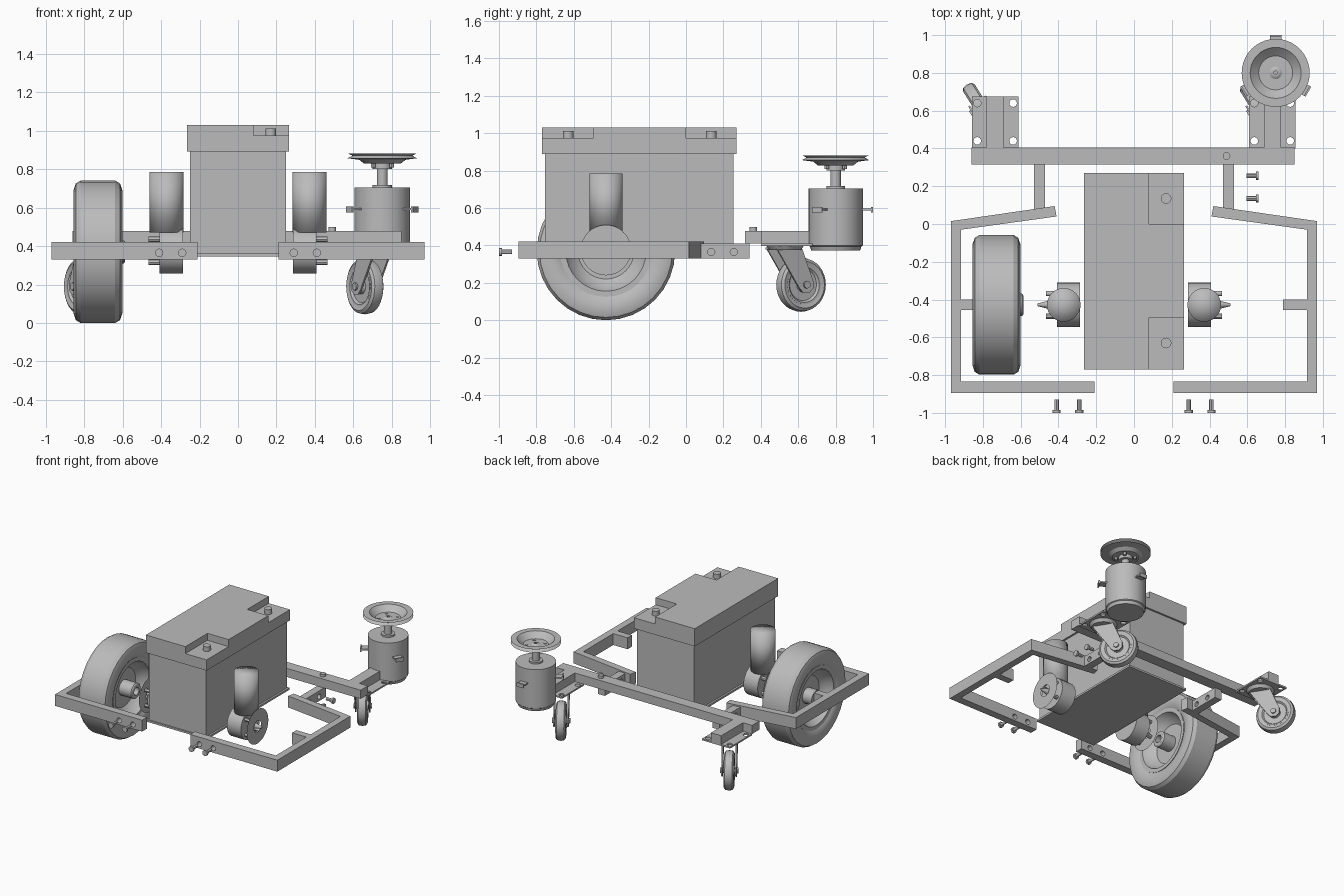
import bpy, bmesh, math
from mathutils import Matrix, Vector

if "Cube" in bpy.data.objects:
    bpy.data.objects.remove(bpy.data.objects["Cube"])

grey = bpy.data.materials.new("plain_grey")
grey.diffuse_color = (0.5, 0.5, 0.5, 1)
grey.use_nodes = True
grey.node_tree.nodes["Principled BSDF"].inputs["Base Color"].default_value = grey.diffuse_color
TURN = {'x': Matrix.Rotation(math.pi / 2, 4, 'Y'), 'y': Matrix.Rotation(-math.pi / 2, 4, 'X'), 'z': Matrix()}


def finish(name, bm, smooth=None, matrix=None):
    if matrix:
        bm.transform(matrix)
    bmesh.ops.remove_doubles(bm, verts=bm.verts, dist=1e-5)
    bmesh.ops.recalc_face_normals(bm, faces=bm.faces)
    me = bpy.data.meshes.new(name)
    bm.to_mesh(me)
    bm.free()
    ob = bpy.data.objects.new(name, me)
    bpy.context.collection.objects.link(ob)
    me.materials.append(grey)
    if smooth:
        bpy.ops.object.select_all(action='DESELECT')
        bpy.context.view_layer.objects.active = ob
        ob.select_set(True)
        bpy.ops.object.shade_smooth_by_angle(angle=math.radians(smooth))
    return ob


def prism(name, pts, z0, z1, matrix=None):
    bm = bmesh.new()
    f = bm.faces.new([bm.verts.new((x, y, z0)) for x, y in pts])
    r = bmesh.ops.extrude_face_region(bm, geom=[f])
    bmesh.ops.translate(bm, vec=(0, 0, z1 - z0), verts=[v for v in r['geom'] if isinstance(v, bmesh.types.BMVert)])
    return finish(name, bm, matrix=matrix)


def box(name, x0, x1, y0, y1, z0, z1):
    return prism(name, [(x0, y0), (x1, y0), (x1, y1), (x0, y1)], z0, z1)


def lathe(name, profile, loc, axis='z', n=32, smooth=30, matrix=None, closed=False):
    """Spin (radius, height) points round an axis."""
    bm = bmesh.new()
    rings = [[bm.verts.new((r * math.cos(i * math.tau / n), r * math.sin(i * math.tau / n), h))
              for i in range(n)] if r > 0 else [bm.verts.new((0, 0, h))] * n for r, h in profile]
    for a, b in zip(rings, rings[1:] + rings[:1] if closed else rings[1:]):
        for i in range(n):
            j = (i + 1) % n
            vs = list(dict.fromkeys([a[i], a[j], b[j], b[i]]))
            if len(vs) > 2:
                bm.faces.new(vs)
    return finish(name, bm, smooth, (matrix or Matrix.Translation(loc)) @ TURN[axis])


def cyl(name, r, h0, h1, loc, axis='z', n=20, r2=None, smooth=30, matrix=None):
    return lathe(name, [(0, h0), (r, h0), (r if r2 is None else r2, h1), (0, h1)], loc, axis, n, smooth, matrix)


def drill(ob, spots, axis):
    """Cut round bolt holes."""
    for p in spots:
        c = cyl("hole_cutter", 0.02, -0.1, 0.1, p, axis, 16)
        m = ob.modifiers.new("hole", 'BOOLEAN')
        m.operation, m.object, m.solver = 'DIFFERENCE', c, 'EXACT'
        bpy.ops.object.select_all(action='DESELECT')
        bpy.context.view_layer.objects.active = ob
        ob.select_set(True)
        bpy.ops.object.modifier_apply(modifier=m.name)
        bpy.data.objects.remove(c)


# Battery: tray, case, lid with two terminal notches
box("battery_tray", -.265, .265, -.765, .265, .345, .36)
box("battery_case", -.25, .25, -.755, .255, .36, .9)
box("battery_lid_base", -.265, .265, -.77, .27, .89, .975)
prism("battery_lid_top", [(-.265, -.77), (.08, -.77), (.08, -.495), (.265, -.495), (.265, 0),
                          (.08, 0), (.08, .27), (-.265, .27)], .975, 1.03)
for y in (.135, -.63):
    cyl("battery_terminal", .028, .97, 1.012, (.17, y, 0))

# Frame halves, left and right
Z0, Z1 = .33, .42
for s in (-1, 1):
    bar = box("front_bar", *sorted((s * .97, s * .21)), -.895, -.835, Z0, Z1)
    drill(bar, [(s * .41, -.865, .365), (s * .29, -.865, .365)], 'y')
    prism("side_bar", [(s * .97, -.835), (s * .915, -.835), (s * .915, -.03), (s * .97, .015)], Z0, Z1)
    prism("angled_bar", [(s * .97, .015), (s * .42, .095), (s * .41, .04), (s * .915, -.03)], Z0, Z1)
    rail = box("rear_rail", *sorted((s * .53, s * .47)), .08, .34, Z0, Z1 - .01)
    drill(rail, [(s * .5, .135, .365), (s * .5, .255, .365)], 'x')
    box("axle_stub", *sorted((s * .915, s * .79)), -.455, -.4, Z0, Z1)
    for x in (.29, .41):
        cyl("front_bolt_shaft", .012, -.99, -.93, (s * x, 0, .365), 'y', 12)
        cyl("front_bolt_head", .022, -1.0, -.985, (s * x, 0, .365), 'y', 12)
for y in (.135, .255):
    cyl("side_bolt_shaft", .012, .595, .65, (0, y, .365), 'x', 12)
    cyl("side_bolt_head", .022, .645, .66, (0, y, .365), 'x', 12)

# Rear cross bar with pivot pin
box("rear_cross_bar", -.86, .85, .315, .405, .41, .478)
cyl("pivot_pin", .02, .47, .498, (.49, .36, 0))

# Drive motors, mirrored
MY, MZ = -.428, .375
for s in (-1, 1):
    m = Matrix.Translation((0, MY, MZ)) @ Matrix.Diagonal((s, 1, 1, 1))
    cyl("drive_motor", .089, .47, .785, (s * .372, MY, 0), n=32, smooth=180)
    cyl("drive_gearbox", .118, .285, .408, None, 'x', 32, matrix=m)
    cyl("drive_shaft", .035, .4, .51, None, 'x', 16, .007, matrix=m)
    lathe("drive_flange", [(.045, .47), (.135, .47)], None, 'x', 32, matrix=m)
    for k in range(4):
        a = math.pi / 4 + k * math.pi / 2
        cyl("gearbox_post", .014, .4, .465, None, 'x', 12,
            matrix=m @ Matrix.Translation((0, .085 * math.cos(a), .085 * math.sin(a))))

# Big drive wheel with dished sides and hub
WX, WZ = -.728, .37
lathe("drive_tyre", [(.235, -.1), (.26, -.118), (.32, -.127), (.355, -.115), (.37, -.09), (.37, .09),
                     (.355, .115), (.32, .127), (.26, .118), (.235, .1)],
      (WX, MY, WZ), 'x', 32, 30, closed=True)
lathe("drive_rim", [(0, -.03), (.15, -.03), (.19, -.06), (.215, -.11), (.245, -.11), (.245, .11),
                    (.215, .11), (.19, .06), (.15, .03), (0, .03)], (WX, MY, WZ), 'x', 32)
lathe("drive_hub", [(.03, -.11), (.06, -.11), (.06, .135), (.05, .142), (.03, .142)], (WX, MY, WZ), 'x', 24, closed=True)

# Casters, both turned the same way
for s, sx in ((-1, -.735), (1, .732)):
    box("caster_arm", sx - .045, sx + .045, .4, .675, .41, .478)
    plate = box("caster_plate", sx - .123, sx + .123, .4, .675, .398, .41)
    drill(plate, [(sx + i * .095, y, .404) for i in (-1, 1) for y in (.44, .64)], 'z')
    cyl("caster_swivel", .085, .375, .398, (sx, .53, 0), r2=.1)
    m = Matrix.Translation((sx - .073, .615, .19)) @ Matrix.Rotation(math.radians(32), 4, 'Z')
    lathe("caster_tyre", [(.1, -.03), (.125, -.036), (.14, -.026), (.145, 0), (.14, .026), (.125, .036), (.1, .03)],
          None, 'x', 32, 40, m, True)
    lathe("caster_rim", [(0, -.04), (.035, -.04), (.04, -.02), (.085, -.02), (.095, -.032), (.105, -.032), (.105, .032),
                         (.095, .032), (.085, .02), (.04, .02), (.035, .04), (0, .04)], None, 'x', 28, 30, m)
    cyl("caster_axle", .02, -.065, .065, None, 'x', 12, matrix=m)
    leg = [(-.19, .2), (-.03, .2), (.043, .02), (.043, -.02), (.02, -.042), (-.02, -.042), (-.043, -.02)]
    # legs are drawn in the (roll, up) plane, then stood across the axle
    stand = Matrix(((0, 0, 1, 0), (1, 0, 0, 0), (0, 1, 0, 0), (0, 0, 0, 1)))
    for o in (-.055, .045):
        prism("caster_fork_leg", leg, o, o + .01, m @ stand)
    prism("caster_fork_bridge", [(-.19, .188), (-.03, .188), (-.03, .2), (-.19, .2)], -.055, .055, m @ stand)

# Blade motor with three mounting tabs
C = (.75, .8, 0)
lathe("blade_motor", [(0, .372), (.13, .372), (.138, .395), (.145, .4), (.145, .705), (.05, .705), (.05, .718),
                      (.028, .718), (.028, .81), (0, .81)], C)
for k in range(3):
    m = Matrix.Translation(C) @ Matrix.Rotation(math.radians(90 + 120 * k), 4, 'Z')
    prism("motor_tab", [(.14, -.03), (.2, -.03), (.2, .03), (.14, .03)], .587, .597, m)
    prism("motor_tab_lip", [(.19, -.03), (.2, -.03), (.2, .03), (.19, .03)], .575, .605, m)

# Grooved blade pulley on the shaft
lathe("blade_pulley", [(0, .84), (.09, .84), (.115, .862), (.135, .882), (.18, .882), (.155, .87), (.18, .856),
                       (.12, .848), (.095, .828), (0, .828)], C, n=40)
lathe("pulley_boss", [(.01, .8), (.05, .8), (.05, .83), (.02, .848), (.01, .848)], C, n=20, closed=True)
for k in range(4):
    a = math.pi / 4 + k * math.pi / 2
    cyl("pulley_bolt", .012, .808, .844, (C[0] + .068 * math.cos(a), C[1] + .068 * math.sin(a), 0), n=12)
